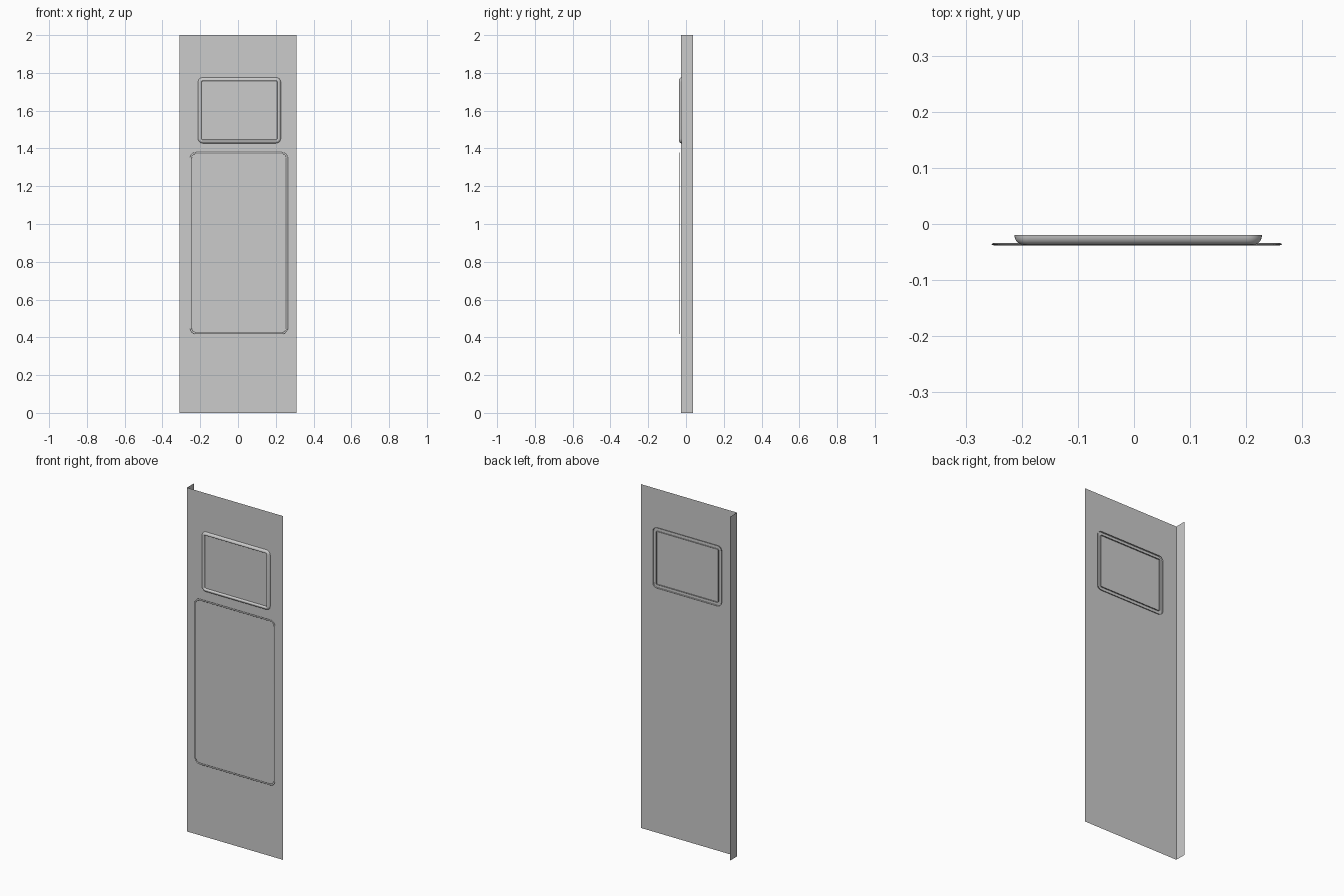
import bpy, bmesh, math

if "Cube" in bpy.data.objects:
    bpy.data.objects.remove(bpy.data.objects["Cube"])


def finish(name, bm, smooth=False):
    bmesh.ops.recalc_face_normals(bm, faces=bm.faces[:])
    me = bpy.data.meshes.new(name)
    bm.to_mesh(me)
    bm.free()
    ob = bpy.data.objects.new(name, me)
    bpy.context.collection.objects.link(ob)
    if smooth:
        bpy.ops.object.select_all(action='DESELECT')
        ob.select_set(True)
        bpy.context.view_layer.objects.active = ob
        bpy.ops.object.shade_smooth_by_angle(angle=math.radians(40))
    return ob


def rounded_loop(bm, x0, x1, z0, z1, r, inset, y, seg=8):
    """Rounded rectangle, moved inwards by inset, at depth y."""
    corners = [(x1 - r, z1 - r, 0), (x0 + r, z1 - r, 90),
               (x0 + r, z0 + r, 180), (x1 - r, z0 + r, 270)]
    verts = []
    for cx, cz, start in corners:
        for i in range(seg + 1):
            a = math.radians(start + 90 * i / seg)
            verts.append(bm.verts.new((cx + (r - inset) * math.cos(a), y,
                                       cz + (r - inset) * math.sin(a))))
    return verts


def frame(name, box, r, profile, closed=False):
    """Sweep a (inset, y) profile around a rounded rectangle."""
    bm = bmesh.new()
    loops = [rounded_loop(bm, *box, r, d, y) for d, y in profile]
    pairs = list(zip(loops, loops[1:]))
    if closed:
        pairs.append((loops[-1], loops[0]))
    for a, b in pairs:
        n = len(a)
        for i in range(n):
            j = (i + 1) % n
            bm.faces.new((a[i], a[j], b[j], b[i]))
    return finish(name, bm, True)


# door skin: thin sheet folded back along its left edge
bm = bmesh.new()
path = [(0.31, -0.027), (-0.31, -0.027), (-0.31, 0.038)]
rows = [[bm.verts.new((x, y, z)) for x, y in path] for z in (0, 2)]
for i in range(2):
    bm.faces.new((rows[0][i], rows[0][i + 1], rows[1][i + 1], rows[1][i]))
finish("door_panel", bm)

# window surround: rounded outside, short rounded lip inside
outer = [(0.015 - 0.015 * math.cos(a), -0.020 - 0.017 * math.sin(a))
         for a in (math.pi / 2 * i / 6 for i in range(7))]
inner = [(0.018, -0.036), (0.020, -0.033), (0.021, -0.028), (0.021, -0.020)]
frame("window_frame", (-0.213, 0.228, 1.426, 1.777), 0.026, outer + inner)

# thin raised trim around the lower panel
w, d = 0.0045, 0.002
trim = [(w - w * math.cos(a), -0.036 - d * math.sin(a))
        for a in (2 * math.pi * i / 8 for i in range(8))]
frame("lower_trim", (-0.254, 0.264, 0.417, 1.380), 0.032, trim, closed=True)
